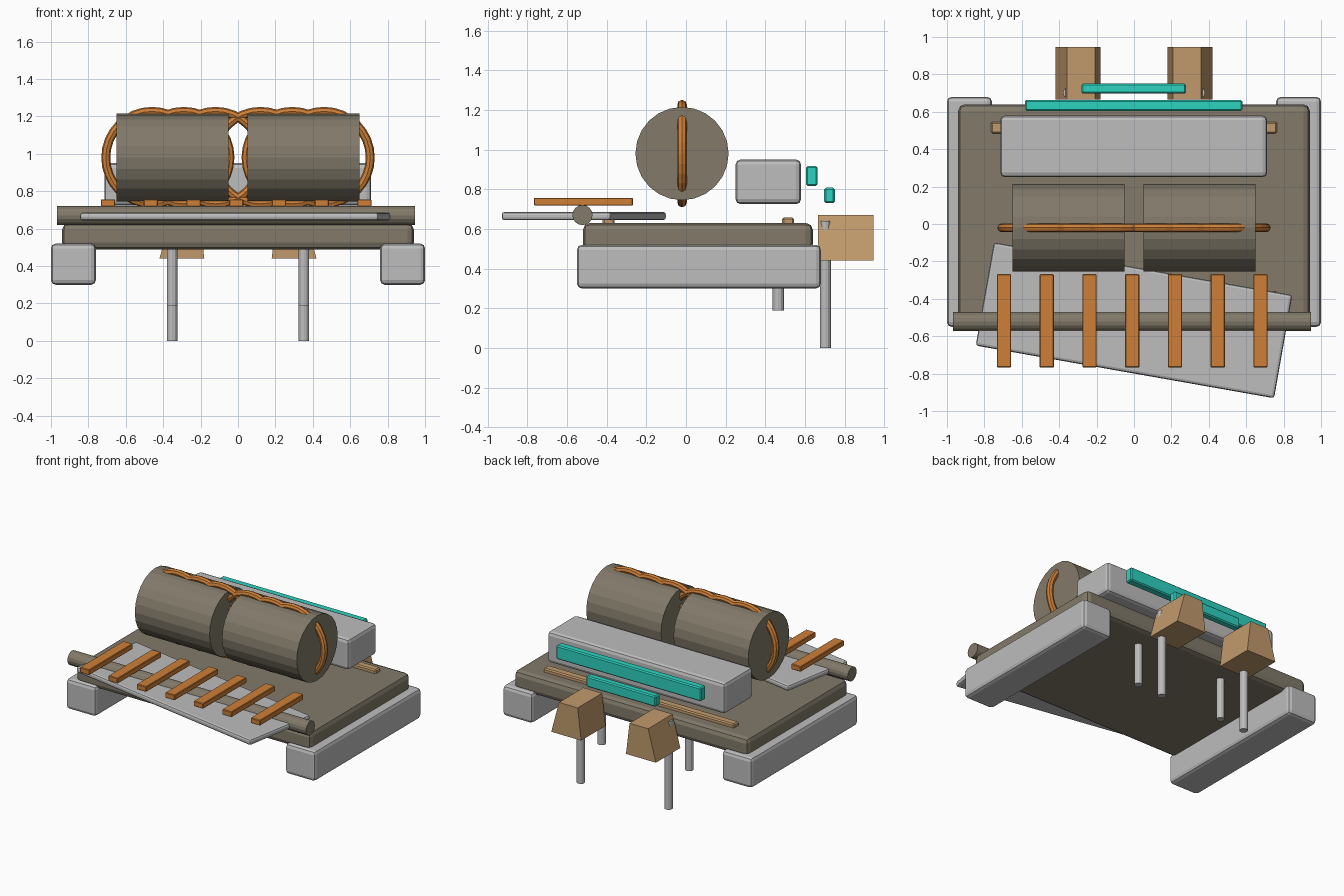
import bpy, bmesh, math
from mathutils import Matrix, Vector

if "Cube" in bpy.data.objects:
    bpy.data.objects.remove(bpy.data.objects["Cube"])


def material(name, r, g, b):
    m = bpy.data.materials.new(name)
    lin = [((c / 255 + 0.055) / 1.055) ** 2.4 for c in (r, g, b)]
    m.diffuse_color = (*lin, 1)
    m.use_nodes = True
    m.node_tree.nodes["Principled BSDF"].inputs["Base Color"].default_value = m.diffuse_color
    return m


TAUPE = material("taupe", 130, 122, 106)
SILVER = material("silver", 189, 189, 189)
COPPER = material("copper", 205, 127, 55)
TEAL = material("teal", 45, 210, 192)
TAN = material("tan", 193, 154, 108)


def finish(bm, name, mat):
    me = bpy.data.meshes.new(name)
    bmesh.ops.recalc_face_normals(bm, faces=bm.faces)
    bm.to_mesh(me)
    bm.free()
    me.materials.append(mat)
    ob = bpy.data.objects.new(name, me)
    bpy.context.collection.objects.link(ob)
    return ob


def box(name, mat, x, y, z, bevel=0.0, segs=2, turn=0.0):
    """Box from (low, high) ranges, optionally turned about its own z axis."""
    bm = bmesh.new()
    bmesh.ops.create_cube(bm, size=1)
    bmesh.ops.scale(bm, vec=(x[1] - x[0], y[1] - y[0], z[1] - z[0]), verts=bm.verts)
    ob = finish(bm, name, mat)
    ob.location = (sum(x) / 2, sum(y) / 2, sum(z) / 2)
    ob.rotation_euler.z = turn
    if bevel:
        mod = ob.modifiers.new("rounded_edges", 'BEVEL')
        mod.width, mod.segments = bevel, segs
    return ob


def cylinder(name, mat, start, end, radius, sides):
    a, b = Vector(start), Vector(end)
    bm = bmesh.new()
    bmesh.ops.create_cone(bm, cap_ends=True, segments=sides, radius1=radius,
                          radius2=radius, depth=(b - a).length)
    rot = Vector((0, 0, 1)).rotation_difference(b - a).to_matrix().to_4x4()
    bm.transform(Matrix.Translation((a + b) / 2) @ rot)
    return finish(bm, name, mat)


def ring(name, mat, centre, major, minor, n=32, k=8):
    """Torus standing in the xz plane."""
    bm = bmesh.new()
    loops = []
    for i in range(n):
        t = math.tau * i / n
        loop = []
        for j in range(k):
            p = math.tau * j / k
            r = major + minor * math.cos(p)
            loop.append(bm.verts.new((centre[0] + r * math.cos(t),
                                      centre[1] + minor * math.sin(p),
                                      centre[2] + r * math.sin(t))))
        loops.append(loop)
    for i in range(n):
        u, v = loops[i], loops[(i + 1) % n]
        for j in range(k):
            q = (j + 1) % k
            bm.faces.new((u[j], u[q], v[q], v[j]))
    return finish(bm, name, mat)


def prism(name, mat, profile, y0, y1):
    """Extrude an xz profile along y."""
    bm = bmesh.new()
    face = bm.faces.new([bm.verts.new((x, y0, z)) for x, z in profile])
    out = bmesh.ops.extrude_face_region(bm, geom=[face])
    moved = [v for v in out["geom"] if isinstance(v, bmesh.types.BMVert)]
    bmesh.ops.translate(bm, vec=(0, y1 - y0, 0), verts=moved)
    return finish(bm, name, mat)


# Base deck and thin rails lying on it
box("deck", TAUPE, (-0.94, 0.94), (-0.52, 0.64), (0.49, 0.63), 0.035)
box("back_rail", TAN, (-0.765, 0.765), (0.485, 0.545), (0.60, 0.657), 0.008, 1)
box("front_rail", TAN, (-0.765, 0.765), (-0.42, -0.36), (0.60, 0.657), 0.008, 1)

# Paired side parts
for s, side in ((-1, "left"), (1, "right")):
    box(side + "_runner", SILVER, sorted((s * 0.76, s)), (-0.55, 0.68), (0.30, 0.52), 0.025)
    cylinder(side + "_drum", TAUPE, (s * 0.05, -0.02, 0.98), (s * 0.65, -0.02, 0.98), 0.235, 24)
    # Overlapping upright loops threaded through each drum
    for i, cx in enumerate((0.46, 0.29, 0.12)):
        ring(f"{side}_loop_{i + 1}", COPPER, (s * cx, -0.02, 0.98), 0.247, 0.024)
    cylinder(side + "_long_post", SILVER, (s * 0.352, 0.703, 0), (s * 0.352, 0.703, 0.64), 0.028, 12)
    cylinder(side + "_short_post", SILVER, (s * 0.352, 0.465, 0.19), (s * 0.352, 0.465, 0.52), 0.028, 12)
    # Tapered blocks behind the deck
    prism(side + "_block", TAN, [(s * 0.42, 0.44), (s * 0.18, 0.44),
                                 (s * 0.208, 0.67), (s * 0.358, 0.67)], 0.665, 0.945)

# Rear housing and its two bright bars
box("rear_housing", SILVER, (-0.715, 0.712), (0.25, 0.58), (0.725, 0.95), 0.025)
box("upper_bar", TEAL, (-0.583, 0.58), (0.605, 0.663), (0.817, 0.917), 0.008, 1)
box("lower_bar", TEAL, (-0.28, 0.278), (0.697, 0.75), (0.73, 0.808), 0.008, 1)

# Skewed front plate, cross rod and slats
box("front_plate", SILVER, (-0.81, 0.81), (-0.795, -0.235), (0.644, 0.686), 0.015, 2,
    math.radians(-10))
cylinder("cross_rod", TAUPE, (-0.968, -0.522, 0.67), (0.947, -0.522, 0.67), 0.051, 16)
for i in range(7):
    cx = -0.695 + i * 0.2285
    box(f"slat_{i + 1}", COPPER, (cx - 0.038, cx + 0.038), (-0.767, -0.268), (0.718, 0.757), 0.004, 1)
